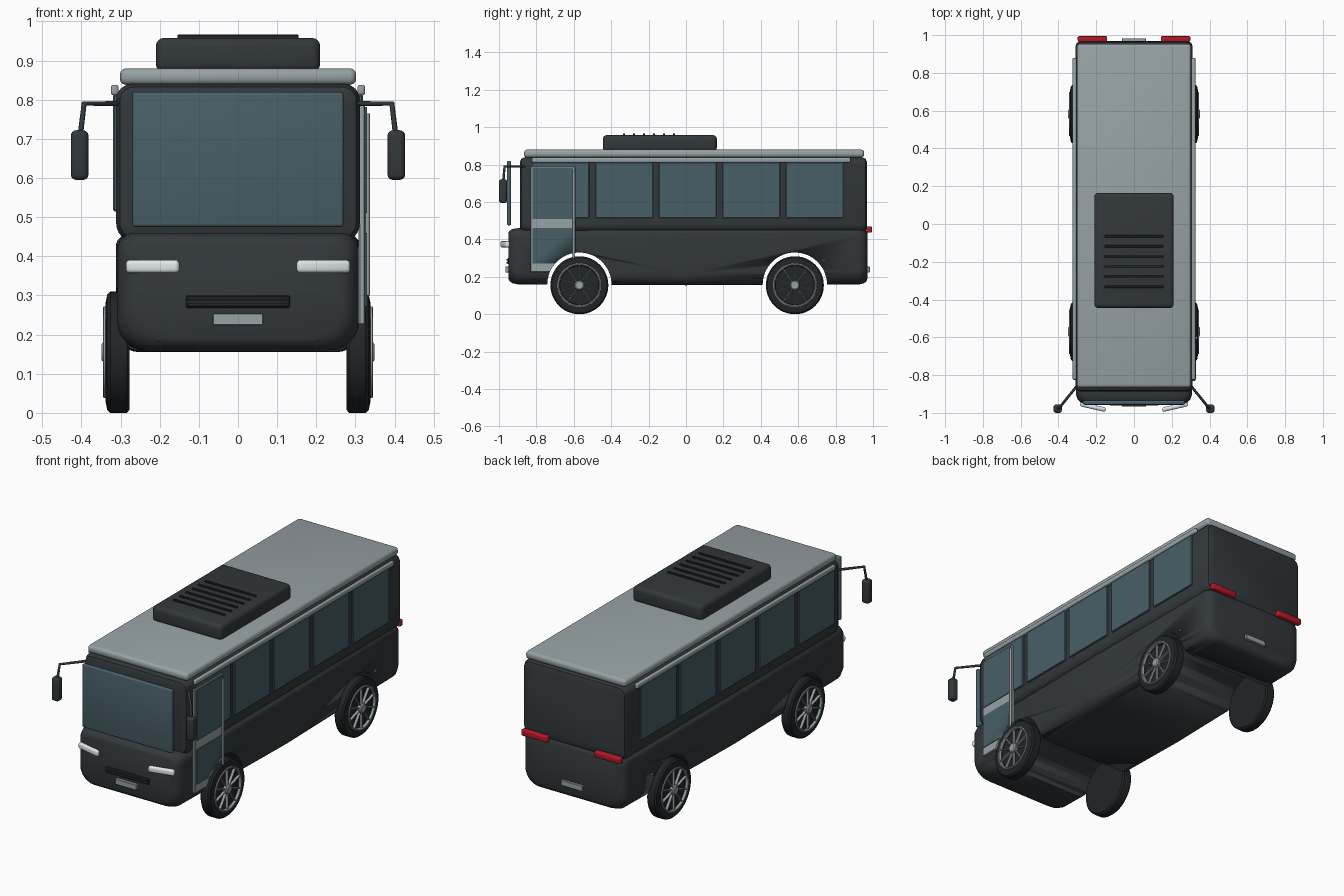
import bpy, bmesh
from math import sin, cos, pi, radians
from mathutils import Vector, Matrix

if "Cube" in bpy.data.objects:
    bpy.data.objects.remove(bpy.data.objects["Cube"])


def material(name, r, g, b):
    m = bpy.data.materials.new(name)
    m.diffuse_color = (r, g, b, 1)
    m.use_nodes = True
    m.node_tree.nodes["Principled BSDF"].inputs["Base Color"].default_value = m.diffuse_color
    return m


DARK = material("charcoal", 0.032, 0.039, 0.044)
BLACK = material("rubber", 0.016, 0.019, 0.021)
SILVER = material("silver", 0.31, 0.36, 0.38)
GLASS = material("tinted_glass", 0.065, 0.115, 0.135)
WHITE = material("lamp_white", 0.75, 0.8, 0.82)
RED = material("lamp_red", 0.45, 0.01, 0.02)


def finish(name, bm, mat, angle=35):
    bmesh.ops.recalc_face_normals(bm, faces=bm.faces)
    me = bpy.data.meshes.new(name)
    bm.to_mesh(me)
    bm.free()
    ob = bpy.data.objects.new(name, me)
    bpy.context.collection.objects.link(ob)
    me.materials.append(mat)
    bpy.ops.object.select_all(action='DESELECT')
    ob.select_set(True)
    bpy.context.view_layer.objects.active = ob
    bpy.ops.object.shade_smooth_by_angle(angle=radians(angle))
    return ob


def box(name, x, y, z, mat, bevel=0.0, seg=3):
    """Box from three (min, max) ranges with rounded edges."""
    bm = bmesh.new()
    bmesh.ops.create_cube(bm, size=1)
    for v in bm.verts:
        v.co = Vector([(a + b) / 2 + c * (b - a) for (a, b), c in zip((x, y, z), v.co)])
    if bevel:
        bmesh.ops.bevel(bm, geom=bm.edges[:], offset=bevel, segments=seg, profile=0.5, affect='EDGES')
    return finish(name, bm, mat)


def side(s, a, b):
    return (min(s * a, s * b), max(s * a, s * b))


def section(hw, z0, z1, rb, rt, n=7):
    """Rounded rectangle in x and z, with bottom and top corner radii."""
    pts = []
    for cx, cz, r, a0 in ((hw - rb, z0 + rb, rb, -90), (hw - rt, z1 - rt, rt, 0),
                          (-hw + rt, z1 - rt, rt, 90), (-hw + rb, z0 + rb, rb, 180)):
        for i in range(n):
            a = radians(a0 + 90 * i / (n - 1))
            pts.append((cx + r * cos(a), cz + r * sin(a)))
    return pts


def loft(name, rings, mat):
    bm = bmesh.new()
    loops = [[bm.verts.new((x, y, z)) for x, z in section(*p)] for y, p in rings]
    for a, b in zip(loops, loops[1:]):
        for i in range(len(a)):
            j = (i + 1) % len(a)
            bm.faces.new((a[i], a[j], b[j], b[i]))
    bm.faces.new(loops[0])
    bm.faces.new(loops[-1])
    return finish(name, bm, mat)


def lathe(name, profile, centre, s, mat, steps=48):
    """Revolve (x, radius) points about the axle."""
    bm = bmesh.new()
    vs = [bm.verts.new((s * x, 0, r)) for x, r in profile]
    es = [bm.edges.new(p) for p in zip(vs, vs[1:])]
    bmesh.ops.spin(bm, geom=vs + es, cent=(0, 0, 0), axis=(1, 0, 0), angle=2 * pi, steps=steps)
    bmesh.ops.remove_doubles(bm, verts=bm.verts, dist=1e-5)
    bmesh.ops.translate(bm, verts=bm.verts, vec=centre)
    return finish(name, bm, mat)


def rod(name, points, radius, mat):
    cu = bpy.data.curves.new(name, 'CURVE')
    cu.dimensions = '3D'
    cu.bevel_depth = radius
    cu.bevel_resolution = 3
    cu.use_fill_caps = True
    sp = cu.splines.new('POLY')
    sp.points.add(len(points) - 1)
    for p, co in zip(sp.points, points):
        p.co = (*co, 1)
    ob = bpy.data.objects.new(name, cu)
    cu.materials.append(mat)
    bpy.context.collection.objects.link(ob)


# Body: lower hull and narrower upper cabin, both with rounded ends
lower = loft("lower_body", [
    (-0.95, (0.27, 0.19, 0.435, 0.095, 0.06)),
    (-0.943, (0.285, 0.176, 0.447, 0.092, 0.055)),
    (-0.928, (0.299, 0.166, 0.456, 0.085, 0.05)),
    (-0.90, (0.308, 0.16, 0.46, 0.075, 0.045)),
    (0.0, (0.312, 0.155, 0.455, 0.06, 0.03)),
    (0.93, (0.308, 0.16, 0.455, 0.075, 0.03)),
    (0.953, (0.299, 0.166, 0.452, 0.085, 0.035)),
    (0.964, (0.285, 0.176, 0.445, 0.092, 0.04)),
    (0.97, (0.27, 0.19, 0.435, 0.095, 0.045))], DARK)
loft("upper_body", [
    (-0.887, (0.285, 0.46, 0.815, 0.03, 0.03)),
    (-0.88, (0.302, 0.446, 0.832, 0.04, 0.035)),
    (-0.86, (0.311, 0.438, 0.84, 0.045, 0.04)),
    (0.94, (0.311, 0.438, 0.84, 0.045, 0.04)),
    (0.96, (0.302, 0.446, 0.832, 0.04, 0.035)),
    (0.967, (0.285, 0.46, 0.815, 0.03, 0.03))], DARK)

# Roof panel and air unit with slats
box("roof", (-0.302, 0.302), (-0.866, 0.953), (0.838, 0.88), SILVER, 0.016)
box("roof_air_unit", (-0.21, 0.21), (-0.445, 0.165), (0.87, 0.958), DARK, 0.022, 4)
for i in range(6):
    y = -0.332 + i * 0.0535
    box("air_unit_slat", (-0.155, 0.155), (y - 0.006, y + 0.006), (0.95, 0.966), BLACK, 0.002, 1)

# Windshield
box("windshield", (-0.27, 0.27), (-0.957, -0.935), (0.475, 0.82), GLASS, 0.008)

# Side windows, gutters and markers
for s in (-1, 1):
    for i in range(5):
        y = -0.825 + i * 0.34
        box("side_window", side(s, 0.30, 0.319), (y, y + 0.308), (0.515, 0.812), GLASS, 0.003, 1)
    box("roof_gutter", side(s, 0.305, 0.325), (-0.825, 0.88), (0.811, 0.838), SILVER, 0.007)
    box("side_marker", side(s, 0.30, 0.316), (0.728, 0.745), (0.286, 0.294), SILVER, 0.001, 1)

# Passenger door on the right side
door = box("door_frame", (0.308, 0.325), (-0.832, -0.592), (0.225, 0.79), SILVER, 0.003, 1)
box("door_upper_glass", (0.318, 0.329), (-0.822, -0.604), (0.51, 0.782), GLASS)
pane = box("door_lower_glass", (0.318, 0.329), (-0.822, -0.604), (0.272, 0.46), GLASS)
rod("door_handrail", [(0.331, -0.602, 0.30), (0.331, -0.602, 0.765)], 0.006, SILVER)

# Wheel arches cut right across the body and door
AXLES = (-0.57, 0.582)
for y in AXLES:
    bm = bmesh.new()
    bmesh.ops.create_cone(bm, cap_ends=True, segments=64, radius1=0.172, radius2=0.172, depth=1,
                          matrix=Matrix.Translation((0, y, 0.158)) @ Matrix.Rotation(pi / 2, 4, 'Y'))
    cutter = finish("arch_cutter", bm, DARK)
    for ob in (lower, door, pane):
        if ob is not lower and y > 0:
            continue
        bpy.context.view_layer.objects.active = ob
        mod = ob.modifiers.new("arch", 'BOOLEAN')
        mod.operation = 'DIFFERENCE'
        mod.solver = 'EXACT'
        mod.object = cutter
        # boolean first, before the smoothing modifier
        bpy.ops.object.modifier_move_to_index(modifier=mod.name, index=0)
        bpy.ops.object.modifier_apply(modifier=mod.name)
    bpy.data.objects.remove(cutter)

# Wheels
TYRE = [(0.277, 0), (0.277, 0.147), (0.284, 0.155), (0.326, 0.155), (0.334, 0.148),
        (0.339, 0.122), (0.336, 0.108), (0.327, 0.104), (0.327, 0)]
RIM = [(0.33, 0.118), (0.343, 0.117), (0.345, 0.113), (0.343, 0.108), (0.33, 0.106)]
HUB = [(0.326, 0.026), (0.344, 0.026), (0.349, 0.02), (0.349, 0)]
for s in (-1, 1):
    for y in AXLES:
        c = (0, y, 0.155)
        lathe("tyre", TYRE, c, s, BLACK)
        lathe("wheel_rim", RIM, c, s, SILVER)
        lathe("wheel_hub", HUB, c, s, SILVER, 24)
        bm = bmesh.new()
        for k in range(10):
            turn = Matrix.Rotation(2 * pi * k / 10, 4, 'X')
            bmesh.ops.create_cube(bm, size=1, matrix=Matrix.Translation((s * 0.334, y, 0.155)) @ turn
                                  @ Matrix.Translation((0, 0, 0.065)) @ Matrix.Diagonal((0.014, 0.005, 0.09, 1)))
        finish("wheel_spokes", bm, SILVER)

# Lamps and mirrors
for s in (-1, 1):
    head = box("headlight", (-0.07, 0.07), (-0.012, 0.012), (-0.017, 0.017), WHITE, 0.011, 4)
    head.location = (s * 0.218, -0.968, 0.374)
    head.rotation_euler.z = s * radians(-13) * -1
    box("tail_light", side(s, 0.142, 0.298), (0.965, 0.994), (0.437, 0.47), RED, 0.006)
    rod("mirror_arm", [(s * 0.30, -0.855, 0.79), (s * 0.393, -0.97, 0.79), (s * 0.404, -0.978, 0.70)], 0.007, DARK)
    box("mirror", side(s, 0.382, 0.427), (-1.0, -0.956), (0.595, 0.722), DARK, 0.014, 4)

# Grille and number plates
box("grille", (-0.133, 0.133), (-0.955, -0.94), (0.268, 0.3), BLACK, 0.003, 1)
for z in (0.276, 0.292):
    box("grille_bar", (-0.128, 0.128), (-0.96, -0.945), (z - 0.004, z + 0.004), DARK, 0.002, 1)
box("bumper_strip", (-0.21, 0.21), (-0.946, -0.93), (0.18, 0.19), BLACK, 0.003, 1)
box("front_plate", (-0.064, 0.064), (-0.966, -0.945), (0.224, 0.254), SILVER, 0.002, 1)
box("rear_plate", (-0.064, 0.064), (0.965, 0.983), (0.224, 0.254), SILVER, 0.002, 1)
